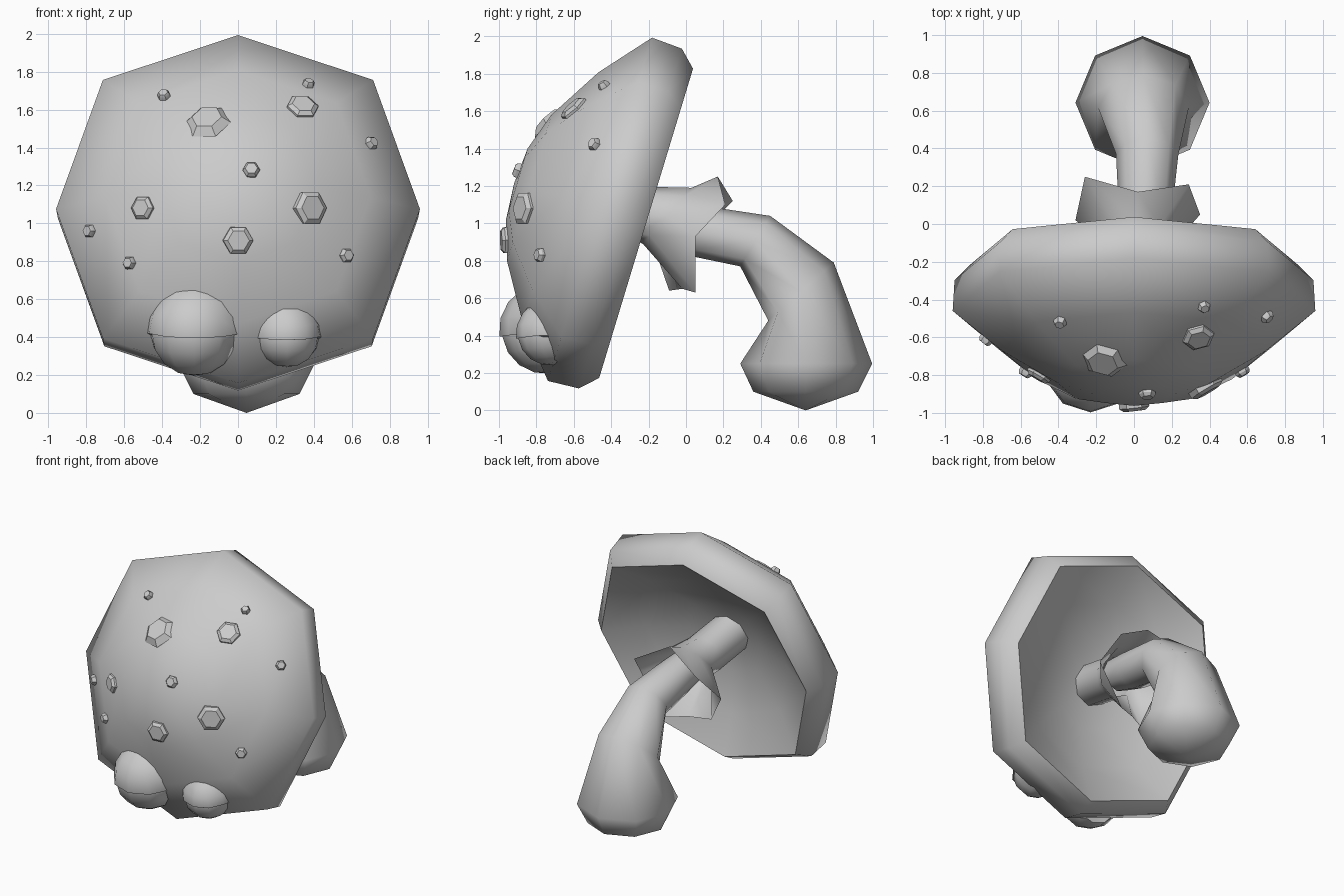
import bpy, bmesh, math
from mathutils import Matrix, Vector
from mathutils.bvhtree import BVHTree

cube = bpy.data.objects.get("Cube")
if cube:
    bpy.data.objects.remove(cube, do_unlink=True)

grey = bpy.data.materials.new("plain_grey")
grey.use_nodes = True
grey.diffuse_color = (0.6, 0.6, 0.6, 1)
grey.node_tree.nodes["Principled BSDF"].inputs["Base Color"].default_value = (0.6, 0.6, 0.6, 1)


def finish(name, bm, angle=60):
    mesh = bpy.data.meshes.new(name)
    bm.to_mesh(mesh)
    bm.free()
    mesh.materials.append(grey)
    obj = bpy.data.objects.new(name, mesh)
    bpy.context.collection.objects.link(obj)
    bpy.ops.object.select_all(action='DESELECT')
    obj.select_set(True)
    bpy.context.view_layer.objects.active = obj
    bpy.ops.object.shade_smooth_by_angle(angle=math.radians(angle))
    return obj


def loft(rings, start=None, end=None):
    """Skin rings of points; optional poles close the two ends."""
    bm = bmesh.new()
    loops = [[bm.verts.new(p) for p in ring] for ring in rings]
    n = len(loops[0])
    for a, b in zip(loops, loops[1:]):
        for i in range(n):
            j = (i + 1) % n
            bm.faces.new((a[i], a[j], b[j], b[i]))
    for pole, loop in ((start, loops[0]), (end, loops[-1])):
        if pole is not None:
            tip = bm.verts.new(pole)
            for i in range(n):
                bm.faces.new((loop[i], loop[(i + 1) % n], tip))
    bmesh.ops.recalc_face_normals(bm, faces=bm.faces)
    return bm


def oval(centre, side, up, n=8):
    c, s, u = Vector(centre), Vector(side), Vector(up)
    return [c + s * math.cos(math.tau * i / n) + u * math.sin(math.tau * i / n)
            for i in range(n)]


# Cap: tilted octagonal shell, outer dome, thick rim and hollow underside
centre = Vector((0, -0.46, 1.075))
up = Vector((0, 0.29, 0.956))
axis = Vector((0, -0.956, 0.29))


def cap_ring(r, u):
    mid = centre + axis * u
    ring = oval(mid, Vector((r, 0, 0)), up * r)
    return [mid + (p - mid) * (1.05 if i % 2 else 1) for i, p in enumerate(ring)]


dome = [(0.2, 0.465), (0.41, 0.395), (0.70, 0.22), (0.96, 0)]
hollow = [(0.95, -0.17), (0.865, -0.258), (0.6, -0.09), (0.3, 0.02)]
finish("cap", loft([cap_ring(r, u) for r, u in dome + hollow],
                   centre + axis * 0.48, centre + axis * 0.06))
dome_bm = loft([cap_ring(r, u) for r, u in dome], centre + axis * 0.48)
dome_tree = BVHTree.FromBMesh(dome_bm)
dome_bm.free()

# Warts: six-sided studs set on the dome
warts = [(0.34, 1.61, 0.085), (0.37, 1.73, 0.033), (-0.39, 1.67, 0.035), (0.7, 1.42, 0.037),
         (0.07, 1.28, 0.045), (-0.5, 1.08, 0.067), (0.38, 1.08, 0.095), (0, 0.91, 0.08),
         (-0.78, 0.96, 0.037), (-0.57, 0.79, 0.037), (0.57, 0.83, 0.04), (-0.16, 1.54, 0.125)]
for k, (x, z, r) in enumerate(warts):
    hit, normal, _, _ = dome_tree.ray_cast(Vector((x, -3, z)), Vector((0, 1, 0)))
    if normal.y > 0:
        normal = -normal
    side = normal.cross(Vector((0, 0, 1))).normalized()
    rise = side.cross(normal)
    height = 0.03
    levels = [(1, -0.02), (1, height * 0.45), (0.72, height)]
    if r > 0.1:
        levels = [(1, -0.01), (0.65, height)]
    rings = [oval(hit + normal * h, side * r * s, rise * r * s, 6) for s, h in levels]
    finish("wart_%d" % (k + 1), loft(rings, None, hit + normal * height), 30)


# Eyes: a smaller ball under a tilted half-dome lid, backs seated in the cap shell
def eye(name, pos, r):
    frame = Matrix.Translation(pos) @ Matrix.Rotation(math.radians(8), 4, 'X')
    for part, size, lid in (("lid", r, True), ("ball", r * 0.94, False)):
        bm = bmesh.new()
        bmesh.ops.create_uvsphere(bm, u_segments=10, v_segments=8, radius=size)
        if lid:
            geom = bm.verts[:] + bm.edges[:] + bm.faces[:]
            bmesh.ops.bisect_plane(bm, geom=geom, plane_co=(0, 0, -0.001),
                                   plane_no=(0, 0, -1), clear_outer=True)
            bmesh.ops.holes_fill(bm, edges=[e for e in bm.edges if e.is_boundary])
        bm.transform(frame)
        for v in bm.verts:
            hit, normal, _, _ = dome_tree.find_nearest(v.co)
            if normal.dot(axis) < 0:
                normal = -normal
            if (v.co - hit).dot(normal) < -0.015:
                v.co = hit - normal * 0.015
        finish(name + "_" + part, bm)


eye("right_eye", (-0.23, -0.75, 0.43), 0.25)
eye("left_eye", (0.26, -0.73, 0.41), 0.18)

# Stem: bent tube swelling into a bulb; each ring has x, top, bottom and half width
stem_sections = [(0.03, (-0.15, 1.14), (-0.15, 0.9), 0.12),
                 (0.06, (0.05, 1.1), (0.05, 0.82), 0.14),
                 (0.07, (0.45, 1.04), (0.29, 0.77), 0.165),
                 (0.05, (0.79, 0.79), (0.44, 0.48), 0.24),
                 (0.045, (0.995, 0.25), (0.29, 0.25), 0.355),
                 (0.045, (0.92, 0.1), (0.36, 0.1), 0.28)]
rings = []
for x, a, b, w in stem_sections:
    a, b = Vector((x, *a)), Vector((x, *b))
    rings.append(oval((a + b) / 2, (w, 0, 0), (a - b) / 2))
finish("stem", loft(rings, (0.03, -0.15, 1.02), (0.045, 0.64, 0)))

# Collar: short neck rising into the cap, flaring out to a ragged skirt
skirt = [(0.35, 0.05, 0.93), (0.29, 0.21, 1.1), (0.02, 0.17, 1.25), (-0.26, 0.25, 1.12),
         (-0.31, 0.02, 0.88), (-0.15, -0.09, 0.64), (0, -0.02, 0.65), (0.15, 0.05, 0.63)]
neck = [oval((-0.04, -0.52, 1.13), (0.15, 0, 0), (0, 0.04, 0.145)),
        oval((0, -0.22, 1.05), (0.155, 0, 0), (0, 0.04, 0.145)),
        oval((0.02, -0.1, 1.04), (0.165, 0, 0), (0, 0.13, 0.15))]
finish("collar", loft(neck + [skirt], (-0.04, -0.53, 1.13)))
